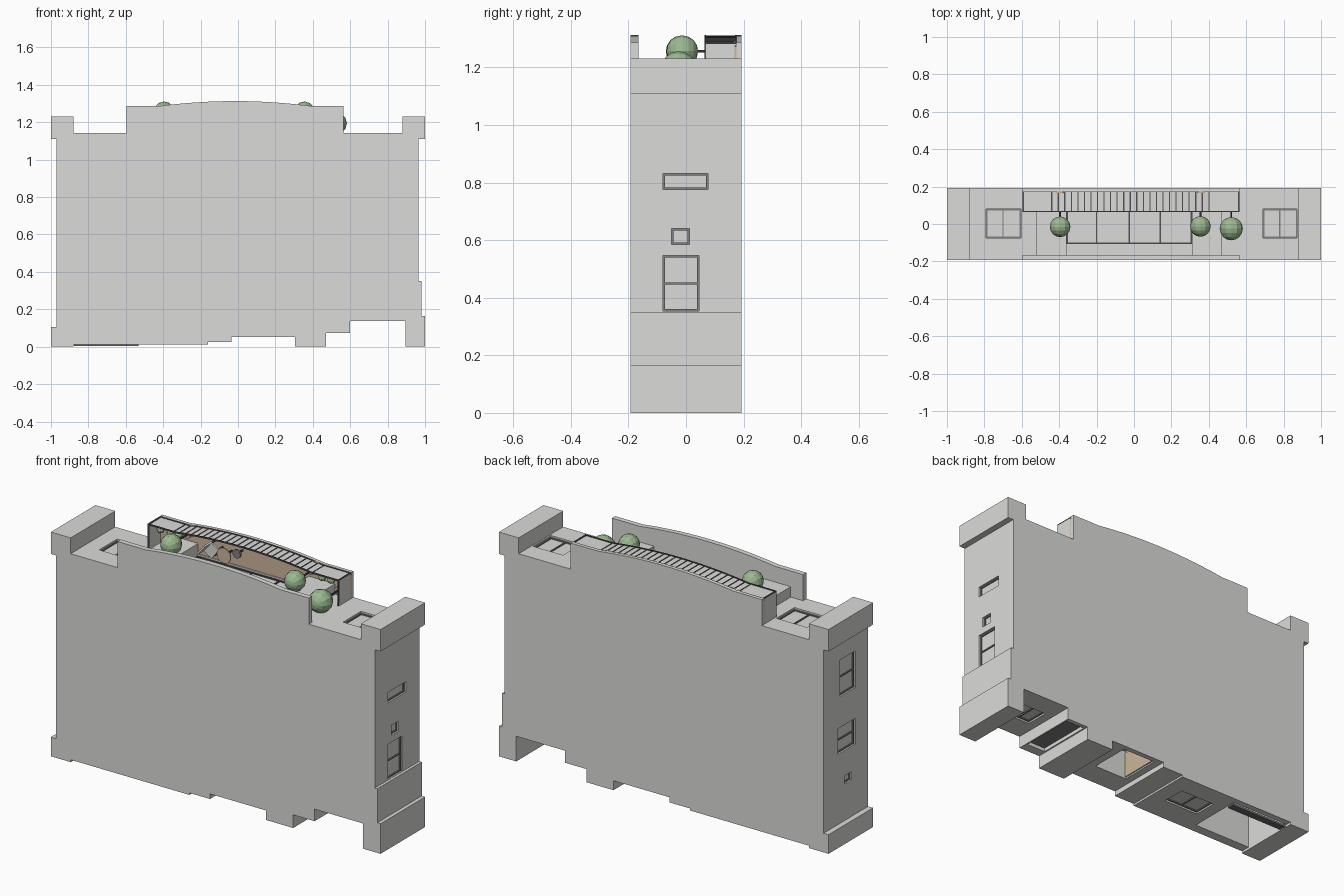
import bpy

cube = bpy.data.objects.get("Cube")
if cube:
    bpy.data.objects.remove(cube, do_unlink=True)


def material(name, rgb):
    m = bpy.data.materials.new(name)
    m.use_nodes = True
    m.diffuse_color = (*rgb, 1)
    m.node_tree.nodes["Principled BSDF"].inputs["Base Color"].default_value = (*rgb, 1)
    return m


WALL = material("pale grey wall", (0.71, 0.71, 0.695))
FRAME = material("grey frame", (0.22, 0.22, 0.23))
DARK = material("charcoal metal", (0.09, 0.08, 0.086))
WOOD = material("tan wood", (0.61, 0.46, 0.33))
LEAF = material("leaf green", (0.33, 0.48, 0.28))


def make(name, verts, faces, mat):
    mesh = bpy.data.meshes.new(name)
    mesh.from_pydata(verts, [], faces)
    mesh.materials.append(mat)
    ob = bpy.data.objects.new(name, mesh)
    bpy.context.collection.objects.link(ob)
    return ob


def prism(name, pts, y0, y1, mat):
    """Extrude an (x, z) outline, listed anticlockwise from the front, along y."""
    n = len(pts)
    verts = [(x, y, z) for y in (y0, y1) for x, z in pts]
    faces = [list(range(n)), list(range(2 * n - 1, n - 1, -1))]
    faces += [[i, i + n, (i + 1) % n + n, (i + 1) % n] for i in range(n)]
    return make(name, verts, faces, mat)


def box(name, x, y, z, mat):
    return prism(name, [(x[0], z[0]), (x[1], z[0]), (x[1], z[1]), (x[0], z[1])], *y, mat)


def solid(name, op, loc, mat, **kw):
    """Round primitive with its axis along y."""
    op(location=loc, rotation=(1.5708, 0, 0), **kw)
    ob = bpy.context.object
    ob.name = name
    ob.data.materials.append(mat)
    return ob


# Outline of the block
L, R = -0.595, 0.565
ROOF = 1.143


def crest(x):
    return 1.286 + 0.027 * max(0, 1 - ((x + 0.015) / 0.41) ** 2)


bottom = [(-1, 0), (-0.88, 0), (-0.88, 0.013), (-0.16, 0.013), (-0.16, 0.024),
          (-0.035, 0.024), (-0.035, 0.052), (0.305, 0.052), (0.305, 0), (0.47, 0),
          (0.47, 0.072), (0.6, 0.072), (0.6, 0.138), (0.895, 0.138), (0.895, 0)]
right = [(1, 0), (1, 0.165), (0.98, 0.165), (0.98, 0.351), (0.965, 0.351),
         (0.965, 1.11), (1, 1.11), (1, 1.23), (0.88, 1.23), (0.88, ROOF)]
left = [(-0.88, ROOF), (-0.88, 1.23), (-1, 1.23), (-1, 1.11), (-0.97, 1.11),
        (-0.97, 0.105), (-1, 0.105)]
arc_x = [R] + [0.395 - 0.82 * i / 24 for i in range(25)] + [L]
arc = [(x, crest(x)) for x in arc_x]
bow = [(R, ROOF)] + arc + [(L, ROOF)]
porch = [(0.47, ROOF), (0.47, 1.2), (0.31, 1.2), (0.31, ROOF), (-0.36, ROOF),
         (-0.36, 1.2), (-0.52, 1.2), (-0.52, ROOF)]

prism("front_slab", bottom + right + bow + left, -0.193, -0.165, WALL)
prism("back_slab", bottom + right + bow + left, 0.175, 0.193, WALL)
core = prism("core_walls", bottom + right + porch + left, -0.165, 0.175, WALL)

# Openings: recessed into the core, with frame bars on the recess floor
cutters = []


def opening(name, axis, face, side, u, v, depth=0.015, bars_u=(), bars_v=(),
            mat=FRAME, frame=True, w=0.007):
    def block(n, uu, vv, a, b, m):
        d = sorted((face - side * a, face - side * b))
        return box(n, d, uu, vv, m) if axis == "x" else box(n, uu, vv, d, m)
    cutters.append(block(name + "_cutter", u, v, -0.02, depth, WALL))
    if not frame:
        return
    near, far = depth - 0.006, depth + 0.002
    for i, a in enumerate([u[0], u[1] - w] + [b - w / 2 for b in bars_u]):
        block(f"{name}_bar_u{i}", (a, a + w), v, near, far, mat)
    for i, a in enumerate([v[0], v[1] - w] + [b - w / 2 for b in bars_v]):
        block(f"{name}_bar_v{i}", u, (a, a + w), near, far, mat)


# right end windows
opening("right_wide_window", "x", 0.965, 1, (-0.08, 0.077), (0.775, 0.832))
opening("right_small_window", "x", 0.965, 1, (-0.05, 0.013), (0.585, 0.64))
opening("right_tall_window", "x", 0.965, 1, (-0.08, 0.045), (0.353, 0.547), bars_v=[0.45])
# left end windows
opening("left_tall_window", "x", -0.97, -1, (-0.083, 0.05), (0.8, 1.0), bars_v=[0.9])
opening("left_middle_window", "x", -0.97, -1, (-0.083, 0.07), (0.49, 0.63), bars_v=[0.56])
opening("left_small_window", "x", -0.97, -1, (-0.05, 0.013), (0.305, 0.35))
# upper windows and porch glazing
opening("upper_left_window", "z", ROOF, 1, (-0.79, -0.605), (-0.075, 0.08), bars_u=[-0.7])
opening("upper_right_window", "z", ROOF, 1, (0.69, 0.872), (-0.075, 0.08), bars_u=[0.78])
opening("porch_glazing", "z", ROOF, 1, (-0.36, 0.309), (-0.105, 0.165),
        bars_u=[-0.2, -0.025, 0.14], mat=DARK)
# underside windows, doorway, vent and wide bay
opening("under_right_window", "z", 0.138, -1, (0.65, 0.79), (-0.06, 0.07), bars_u=[0.72])
opening("under_left_window", "z", 0.013, -1, (-0.46, -0.25), (-0.05, 0.08), bars_u=[-0.355])
opening("doorway", "z", 0.052, -1, (0.005, 0.205), (-0.06, 0.165), 0.16, frame=False)
opening("vent", "z", 0.072, -1, (0.478, 0.592), (-0.14, 0.17), 0.03, frame=False)
opening("wide_bay", "z", 0.013, -1, (-0.88, -0.53), (-0.14, 0.16), 0.35, frame=False)
box("door_leaf", (0.003, 0.011), (-0.058, 0.163), (0.06, 0.2), WOOD)
box("vent_panel", (0.48, 0.59), (-0.138, 0.168), (0.09, 0.1), FRAME)
for i in range(3):
    y = 0.112 + 0.015 * i
    box(f"bay_door_slat_{i}", (-0.878, -0.532), (y, y + 0.012), (0.003, 0.014), FRAME)

for i, c in enumerate(cutters):
    c.hide_render = True
    mod = core.modifiers.new(f"cut_{i}", "BOOLEAN")
    mod.operation, mod.solver, mod.object = "DIFFERENCE", "EXACT", c
bpy.context.view_layer.update()
graph = bpy.context.evaluated_depsgraph_get()
cut_mesh = bpy.data.meshes.new_from_object(core.evaluated_get(graph))
core.modifiers.clear()
core.data = cut_mesh
for c in cutters:
    bpy.data.objects.remove(c, do_unlink=True)

# Porch deck and bowed railing
box("porch_deck", (L, R), (0.169, 0.175), (1.144, 1.272), WOOD)


def ribbon(name, drop, thick, y0, y1, mat):
    low = [(x, z - drop - thick) for x, z in reversed(arc)]
    prism(name, low + [(x, z - drop) for x, z in arc], y0, y1, mat)


ribbon("railing_panel", 0.005, 0.005, 0.069, 0.174, WALL)
ribbon("railing_top_rail", 0, 0.008, 0.065, 0.07, DARK)
ribbon("railing_bottom_rail", 0.001, 0.008, 0.171, 0.1749, DARK)
for i in range(25):
    x = -0.44 + 0.035 * i
    z = crest(x)
    box(f"baluster_{i}", (x - 0.003, x + 0.003), (0.07, 0.172), (z - 0.009, z - 0.003), DARK)
for side, x, s in (("left", L, 1), ("right", R, -1)):
    xs = sorted((x, x + s * 0.006))
    box(f"railing_{side}_end", xs, (0.07, 0.17), (ROOF, 1.28), WALL)
    xs = sorted((x, x + s * 0.008))
    box(f"railing_{side}_end_rail", xs, (0.065, 0.071), (ROOF, 1.284), DARK)
    box(f"railing_{side}_end_post", xs, (0.065, 0.175), (1.278, 1.285), DARK)

# Clipped round shrubs in pots
cyl = bpy.ops.mesh.primitive_cylinder_add
ball = bpy.ops.mesh.primitive_uv_sphere_add
for i, (x, y, z, r) in enumerate([(-0.395, -0.015, 1.256, 0.055),
                                  (0.355, -0.013, 1.256, 0.055),
                                  (0.52, -0.025, 1.194, 0.062)]):
    solid(f"shrub_{i}", ball, (x, y, z), LEAF, segments=12, ring_count=8, radius=r)
    solid(f"shrub_trunk_{i}", cyl, (x, 0.08, z), DARK, vertices=8, radius=0.005, depth=0.14)
    solid(f"shrub_pot_{i}", cyl, (x, 0.145, z), WOOD, vertices=12, radius=0.02, depth=0.05)
    solid(f"pot_saucer_{i}", cyl, (x, 0.17, z), WOOD, vertices=16, radius=0.036, depth=0.008)
for i, x in enumerate((-0.56, -0.5, -0.45, 0.42, 0.475)):
    solid(f"low_plant_{i}", ball, (x, 0.13, 1.238), LEAF, segments=8, ring_count=6, radius=0.02)

# Porch table, stool and reclined chair
solid("table_top", cyl, (-0.155, 0.1, 1.215), WOOD, vertices=20, radius=0.042, depth=0.006)
solid("table_leg", cyl, (-0.155, 0.135, 1.215), DARK, vertices=8, radius=0.005, depth=0.07)
solid("stool_seat", cyl, (-0.09, 0.12, 1.235), FRAME, vertices=16, radius=0.024, depth=0.01)
solid("stool_leg", cyl, (-0.09, 0.147, 1.235), DARK, vertices=8, radius=0.005, depth=0.045)
prism("chair_seat", [(-0.3, 1.2), (-0.245, 1.165), (-0.2, 1.225), (-0.255, 1.255)],
      0.12, 0.13, WALL)
prism("chair_back", [(-0.3, 1.2), (-0.292, 1.195), (-0.247, 1.25), (-0.255, 1.255)],
      0.07, 0.13, WALL)
for i, (x, z) in enumerate([(-0.288, 1.2), (-0.245, 1.175), (-0.21, 1.222), (-0.255, 1.245)]):
    box(f"chair_leg_{i}", (x - 0.003, x + 0.003), (0.13, 0.17), (z - 0.003, z + 0.003), DARK)
